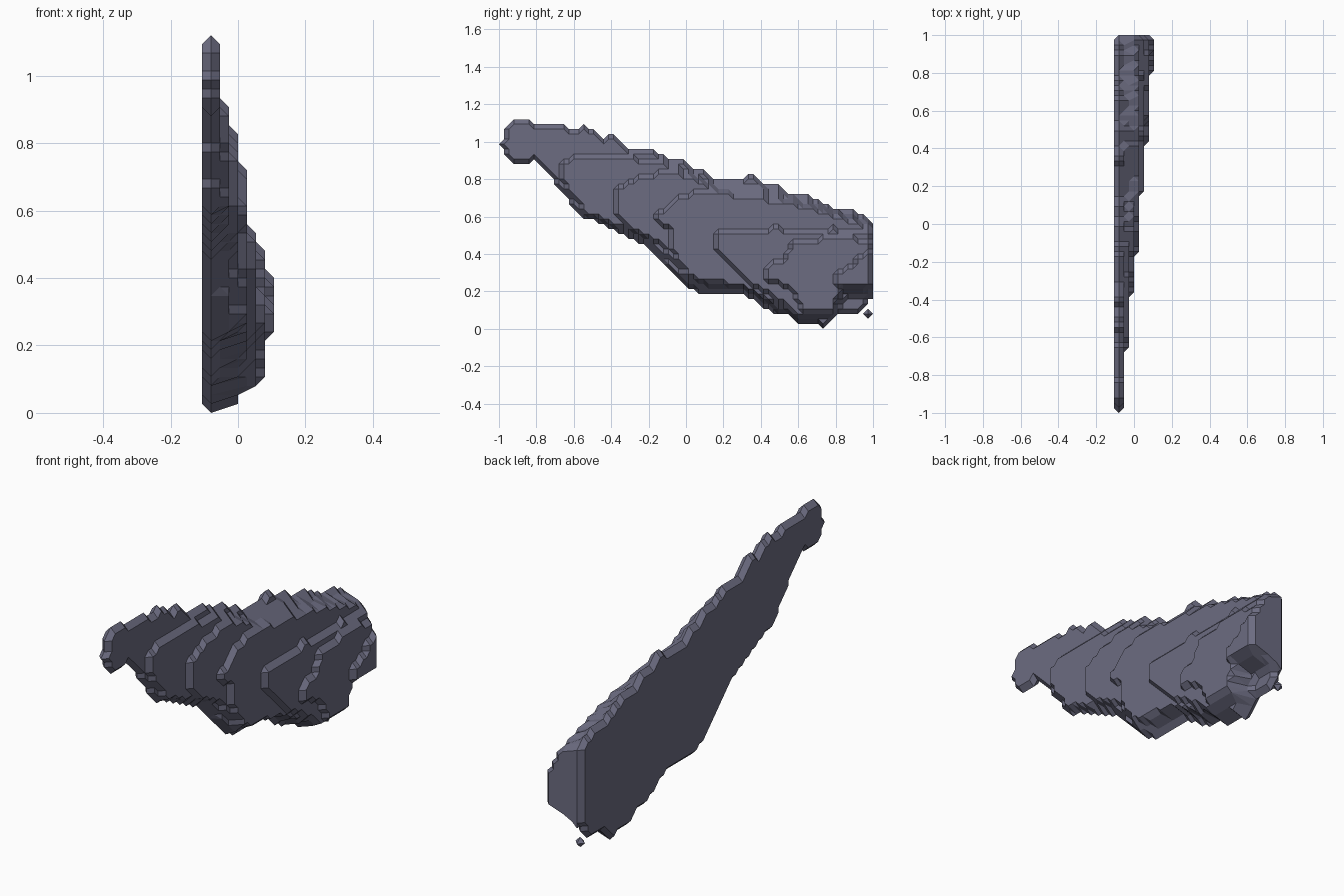
import bpy
import bmesh
from mathutils import Vector

if "Cube" in bpy.data.objects:
    bpy.data.objects.remove(bpy.data.objects["Cube"], do_unlink=True)

COLS, ROWS = 75, 42
STEP = 2 / COLS          # grid step, also the height of one terrace
RIDGE = -3 * STEP        # x of the sharp outer rim

# Terrace outlines in grid steps (along y, up z), from the base to the highest
base = [(0, 37), (1, 38.5), (1, 40), (3, 42), (6, 42), (7, 41), (12, 41), (14, 40),
        (16, 40), (17, 41), (21, 38), (22, 39), (23, 39), (26, 36), (30, 36), (32, 35),
        (35, 34), (37, 34), (39, 32), (41, 32), (43, 30), (49, 30), (50, 31), (51, 31),
        (53, 29), (56, 29), (58, 27), (62, 27), (63, 26), (67, 24), (71, 24), (72, 23),
        (76, 21), (76, 6), (74, 6), (73, 3), (70, 3), (68, 3), (65, 0), (64, 1), (60, 1),
        (58, 3), (55, 3), (52, 5), (49, 7), (42, 7), (38, 8), (29, 17), (21, 21),
        (16, 23), (13, 27), (10, 31), (7, 34), (6, 33), (3, 33)]
second = [(12, 30), (12, 33), (15, 35), (26, 35), (28, 34), (32, 34), (38, 32), (43, 29),
          (52, 29), (58, 27), (66, 24), (76, 21), (76, 6), (70, 6), (68, 3), (65, 0),
          (60, 1), (55, 4), (49, 8), (42, 8), (38, 8), (29, 18), (17, 23)]
third = [(23, 23), (23, 28), (26, 30), (30, 31), (35, 32), (40, 30), (44, 28), (52, 28),
         (58, 26), (66, 24), (76, 21), (76, 7), (69, 7), (67, 2), (65, 0), (60, 1),
         (49, 8), (38, 9), (32, 17), (26, 20)]
fourth = [(31, 21), (31, 23), (33, 24), (35, 26), (40, 28), (44, 28), (48, 27), (56, 26),
          (62, 25), (71, 22), (76, 20), (76, 7), (69, 7), (67, 2), (60, 2), (49, 8),
          (38, 10), (34, 16), (34, 20)]
fifth = [(43, 16), (43, 19), (44, 20), (54, 20), (55, 21), (57, 20), (76, 20), (76, 8),
         (69, 7), (67, 2), (60, 2), (57, 5), (50, 9), (47, 12)]
sixth = [(53, 10), (53, 13), (57, 14), (58, 17), (60, 18), (64, 18), (66, 19), (70, 19),
         (72, 18), (76, 18), (76, 8), (69, 8), (67, 3), (61, 3), (58, 8)]
seventh = [(67, 9), (67, 11), (71, 13), (72, 15), (76, 16), (76, 8), (69, 8)]
terraces = [base, second, third, fourth, fifth, sixth, seventh]
chip = [(73, 3), (75, 1), (75, 5)]


def contains(outline, i, j, margin=0.35):
    """True when the grid node lies inside the outline, clear of its edge."""
    inside, p = False, Vector((i, j))
    for a, b in zip(outline, outline[1:] + outline[:1]):
        a, b = Vector(a), Vector(b)
        t = max(0, min(1, (p - a).dot(b - a) / (b - a).length_squared))
        if (p - a.lerp(b, t)).length < margin:
            return False
        if (a.y > j) != (b.y > j) and i < a.x + (j - a.y) * (b.x - a.x) / (b.y - a.y):
            inside = not inside
    return inside


def level_at(i, j):
    """Number of terraces stacked on a node."""
    level = 0
    for outline in terraces:
        if not contains(outline, i, j):
            break
        level += 1
    if level == 0 and contains(chip, i, j):
        level = 1
    return max(0, level - 1) if i == COLS else level


front = {(i, j): level_at(i, j) for i in range(COLS + 1) for j in range(-1, ROWS + 2)}
front[67, 20] += 1       # small knob near the upper rear edge
back = {n: -1 if v and n[0] < COLS else 0 for n, v in front.items()}

bm = bmesh.new()
verts = {}


def vert(node, level):
    key = (node, level)
    if key not in verts:
        verts[key] = bm.verts.new((RIDGE + STEP * level, node[0] * STEP - 1, node[1] * STEP))
    return verts[key]


def face(corners):
    corners = list(dict.fromkeys(corners))
    if len(corners) > 2 and not bm.faces.get(corners):
        bm.faces.new(corners)


def sheet(levels, flip):
    """Skin one side, splitting each sloping cell along its flatter diagonal."""
    for i in range(COLS):
        for j in range(-1, ROWS + 1):
            a, b, c, d = (i, j), (i + 1, j), (i + 1, j + 1), (i, j + 1)
            if abs(levels[a] - levels[c]) < abs(levels[b] - levels[d]):
                halves = [(a, b, c), (a, c, d)]
            else:
                halves = [(a, b, d), (b, c, d)]
            for tri in halves:
                if any(front[n] or back[n] for n in tri):
                    pts = [vert(n, levels[n]) for n in tri]
                    face(pts[::-1] if flip else pts)


sheet(front, False)      # terraced side
sheet(back, True)        # flat side

# Flat rear end wall
for j in range(-1, ROWS + 1):
    low, high = (COLS, j), (COLS, j + 1)
    if front[low] or front[high]:
        face([vert(low, 0), vert(high, 0), vert(high, front[high]), vert(low, front[low])])

bmesh.ops.recalc_face_normals(bm, faces=bm.faces)
bmesh.ops.dissolve_limit(bm, angle_limit=0.01, verts=bm.verts, edges=bm.edges)

mesh = bpy.data.meshes.new("terraced_slab")
bm.to_mesh(mesh)
bm.free()
slab = bpy.data.objects.new("terraced_slab", mesh)
bpy.context.collection.objects.link(slab)

# Slate colour
slate = bpy.data.materials.new("slate_grey")
slate.use_nodes = True
colour = (0.15, 0.15, 0.22, 1)
slate.diffuse_color = colour
slate.node_tree.nodes["Principled BSDF"].inputs["Base Color"].default_value = colour
mesh.materials.append(slate)
